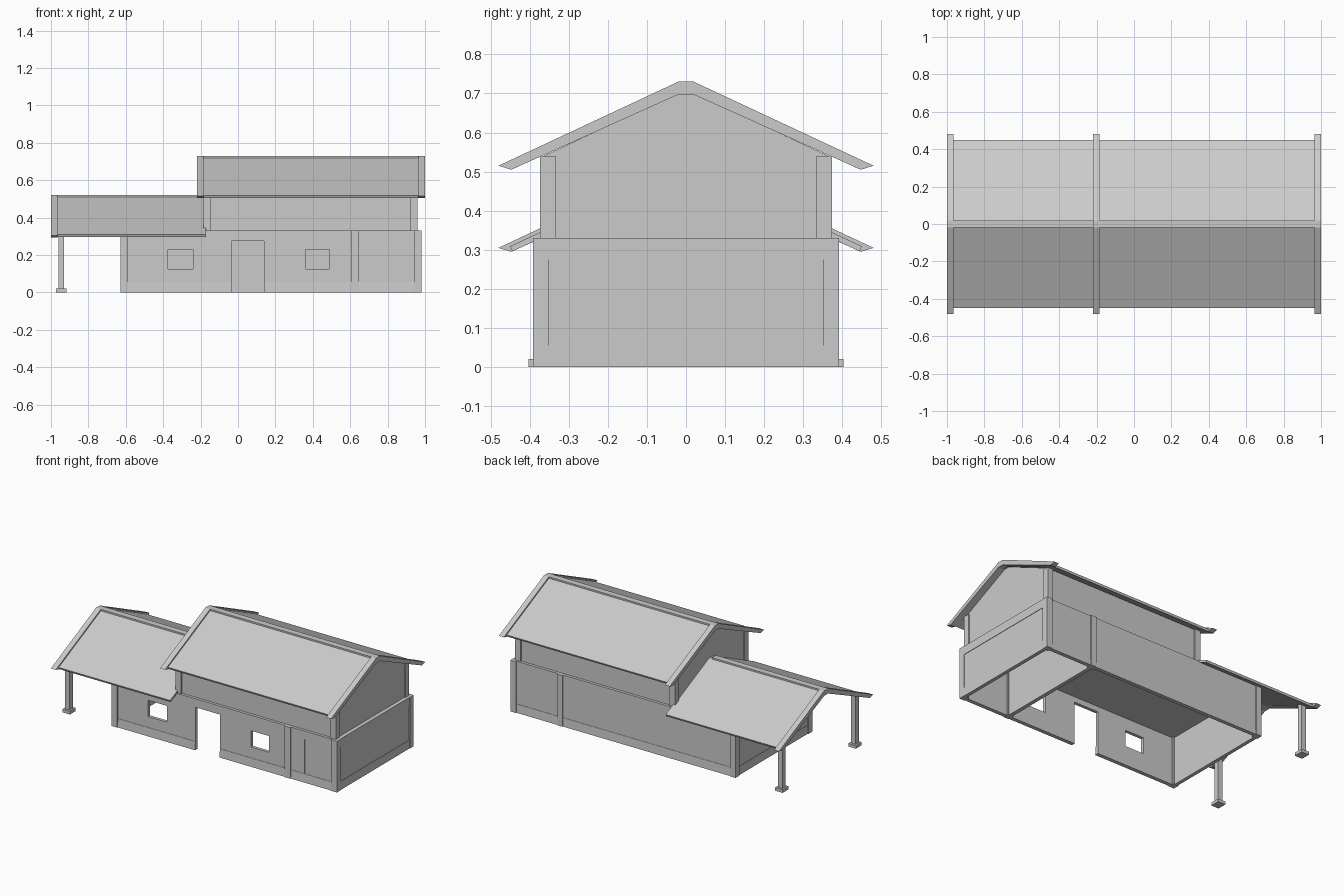
import bpy, bmesh

old = bpy.data.objects.get("Cube")
if old:
    bpy.data.objects.remove(old, do_unlink=True)

GREY = (0.6, 0.6, 0.6, 1)
mat = bpy.data.materials.new("plain grey")
mat.use_nodes = True
mat.diffuse_color = GREY
mat.node_tree.nodes["Principled BSDF"].inputs["Base Color"].default_value = GREY


def finish(name, bm):
    bmesh.ops.recalc_face_normals(bm, faces=bm.faces)
    me = bpy.data.meshes.new(name)
    bm.to_mesh(me)
    bm.free()
    me.materials.append(mat)
    ob = bpy.data.objects.new(name, me)
    bpy.context.collection.objects.link(ob)
    return ob


def extrude(name, pts, step):
    """Close a flat outline into a solid along the vector step."""
    bm = bmesh.new()
    face = bm.faces.new([bm.verts.new(p) for p in pts])
    new = bmesh.ops.extrude_face_region(bm, geom=[face])["geom"]
    bmesh.ops.translate(bm, vec=step, verts=[v for v in new if isinstance(v, bmesh.types.BMVert)])
    return finish(name, bm)


def box(name, x0, x1, y0, y1, z0, z1):
    return extrude(name, [(x0, y0, z0), (x1, y0, z0), (x1, y1, z0), (x0, y1, z0)], (0, 0, z1 - z0))


def along_x(name, profile, x0, x1):
    return extrude(name, [(x0, y, z) for y, z in profile], (x1 - x0, 0, 0))


def mirrored(half):
    """Complete a symmetric roof outline from its +y half."""
    return half + [(-y, z) for y, z in reversed(half)]


# Ground floor: outer faces of the walls
X0, X1, Y, H, T = -0.62, 0.975, 0.383, 0.33, 0.02

# Front wall with a doorway and two windows left open
xs = [X0, -0.375, -0.24, -0.035, 0.14, 0.36, 0.49, X1]
zs = [0, 0.125, 0.23, 0.275, H]
openings = {(1, 1), (5, 1), (3, 0), (3, 1), (3, 2)}
bm = bmesh.new()
grid = [[bm.verts.new((x, -Y, z)) for z in zs] for x in xs]
cells = []
for i in range(len(xs) - 1):
    for j in range(len(zs) - 1):
        if (i, j) not in openings:
            cells.append(bm.faces.new([grid[i][j], grid[i + 1][j], grid[i + 1][j + 1], grid[i][j + 1]]))
new = bmesh.ops.extrude_face_region(bm, geom=cells)["geom"]
bmesh.ops.translate(bm, vec=(0, T, 0), verts=[v for v in new if isinstance(v, bmesh.types.BMVert)])
finish("front_wall", bm)

box("back_wall", X0, X1, Y - T, Y, 0, H)
box("porch_end_wall", X0, X0 + T, -Y, Y, 0, H)
box("far_end_wall", X1 - T, X1, -Y, Y, 0, H)
box("partition_wall", 0.615, 0.64, -Y, Y, 0, H)
box("ceiling", X0, X1, -Y, Y, H - 0.02, H)

# Ground floor posts
for side, s in (("front", -1), ("back", 1)):
    for label, x in (("porch", -0.608), ("partition", 0.628), ("far", 0.96)):
        y0, y1 = sorted((s * 0.352, s * 0.392))
        box(f"{side}_{label}_post", x - 0.02, x + 0.02, y0, y1, 0, H)

# Skirting and upper bands
for a, b in ((-0.6, -0.035), (0.14, 0.61), (0.645, 0.95)):
    along_x("front_skirting", [(-Y - 0.005, 0), (-Y, 0), (-Y, 0.055), (-Y - 0.002, 0.055)], a, b)
for a, b in ((-0.6, 0.61), (0.645, 0.95)):
    along_x("back_skirting", [(Y + 0.005, 0), (Y, 0), (Y, 0.055), (Y + 0.002, 0.055)], a, b)
for x0, x1 in ((X0 - 0.003, X0), (X1, X1 + 0.003)):
    box("end_skirting", x0, x1, -0.352, 0.352, 0, 0.055)
    box("end_band", x0, x1, -0.352, 0.352, 0.275, H)
box("side_door_slit", 0.736, 0.745, -Y - 0.003, -Y, 0.055, 0.275)

# Upper floor walls, posts and gables
U0, U1, UY, UT = -0.178, 0.953, 0.365, 0.54
box("upper_front_wall", U0, U1, -UY, -UY + T, H, UT)
box("upper_back_wall", U0, U1, UY - T, UY, H, UT)
gable = mirrored([(UY, H), (UY, UT), (0.02, 0.7)])
along_x("upper_porch_gable", gable, U0, U0 + T)
along_x("upper_far_gable", gable, U1 - T, U1)
for x in (-0.165, 0.94):
    for y in (-0.354, 0.354):
        box("upper_post", x - 0.02, x + 0.02, y - 0.02, y + 0.02, H, UT)
along_x("lower_gable", mirrored([(Y, 0.31), (Y, 0.325), (0.02, 0.485)]), X0, X0 + T)


# Roofs: recessed panels, raised barge boards and a ridge cap
def roof(name, top, x0, x1, barges):
    def shape(pairs):
        return mirrored([(y, top + dz) for y, dz in pairs])

    panel = [(0.02, -0.01), (0.45, -0.211), (0.444, -0.224), (0.02, -0.027)]
    # One continuous chevron: over the top, then back along the underside
    def chevron(p):
        outer, inner = p[:2], p[2:]
        right = [(y, top + dz) for y, dz in outer + inner]
        left = [(-y, z) for y, z in right]
        return right + left[::-1]

    along_x(name + "_panels", chevron(panel), x0 + 0.01, x1 - 0.01 if len(barges) > 1 else x1)
    board = [(0.02, 0), (0.48, -0.215), (0.447, -0.225), (0.02, -0.033)]
    for x in barges:
        along_x(name + "_barge_board", chevron(board), x, x + 0.035)
    along_x(name + "_ridge_cap", shape([(0.02, 0), (0.02, -0.02)]), x0 + 0.03, x1 - 0.03)


roof("upper_roof", 0.73, -0.22, 1.0, [-0.22, 0.965])
roof("lower_roof", 0.52, -1.0, -0.17, [-1.0])

# Porch columns with square bases
for side, y in (("front", -0.373), ("back", 0.373)):
    box(side + "_column", -0.961, -0.929, y - 0.016, y + 0.016, 0.02, 0.335)
    box(side + "_column_base", -0.972, -0.918, y - 0.03, y + 0.03, 0, 0.02)
